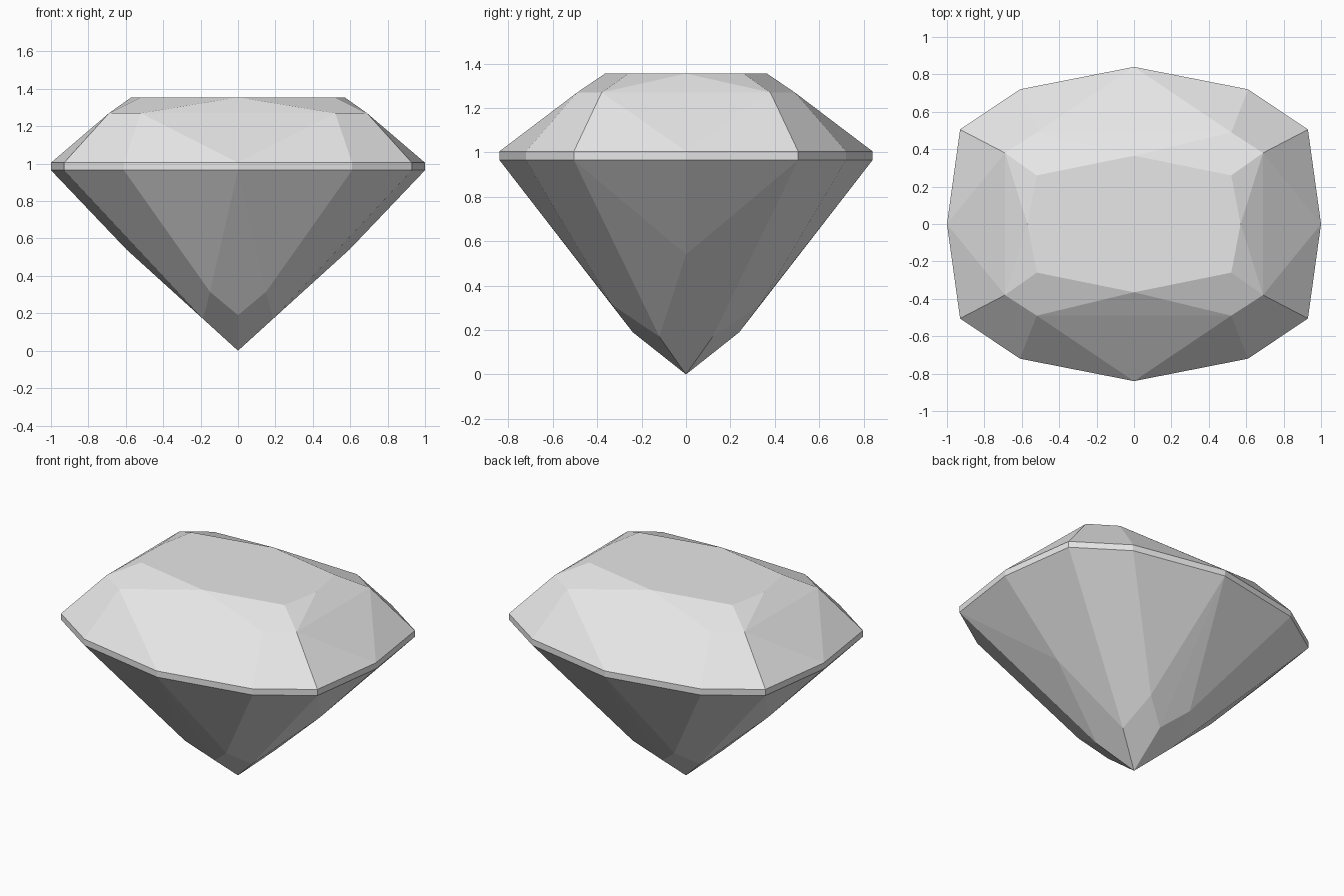
import bpy
import bmesh
import math
from mathutils import Vector

cube = bpy.data.objects.get("Cube")
if cube:
    bpy.data.objects.remove(cube, do_unlink=True)

grey = bpy.data.materials.new("light_grey")
grey.use_nodes = True
colour = (0.8, 0.8, 0.8, 1)
grey.diffuse_color = colour
grey.node_tree.nodes["Principled BSDF"].inputs["Base Color"].default_value = colour

# Heights of the main levels
LOW, HIGH, SHOULDER, TABLE = 0.965, 1.005, 1.27, 1.355
CENTRE = Vector((0, 0, 0.8))

# Quarter outline of the girdle, from the front middle round to the left side
outline = [(0, -0.84), (0.61, -0.72), (0.93, -0.505), (1, 0)]
low = [(x, y, LOW) for x, y in outline]
high = [(x, y, HIGH) for x, y in outline]


def cut_part(name, facets):
    """Mirror quarter facets to all four quarters and join flat neighbours."""
    bm = bmesh.new()
    for sx in (1, -1):
        for sy in (1, -1):
            for facet in facets:
                bm.faces.new([bm.verts.new((x * sx, y * sy, z)) for x, y, z in facet])
    bmesh.ops.remove_doubles(bm, verts=bm.verts[:], dist=0.001)
    bm.normal_update()
    for face in bm.faces:
        if face.normal.dot(face.calc_center_median() - CENTRE) < 0:
            face.normal_flip()
    bmesh.ops.dissolve_limit(bm, angle_limit=math.radians(0.3),
                             verts=bm.verts[:], edges=bm.edges[:])
    mesh = bpy.data.meshes.new(name)
    bm.to_mesh(mesh)
    bm.free()
    mesh.materials.append(grey)
    obj = bpy.data.objects.new(name, mesh)
    bpy.context.collection.objects.link(obj)


# Crown: flat table, shoulder facets and slopes down to the girdle
f, a, b, s = high
t_mid, t_front = (0, 0, TABLE), (0, -0.365, TABLE)
t_corner, t_side = (0.52, -0.26, TABLE), (0.57, 0, TABLE)
m_front, m_side = (0, -0.49, SHOULDER), (0.69, 0, SHOULDER)
k_front, k_side = (0.52, -0.49, SHOULDER), (0.69, -0.38, SHOULDER)
cut_part("crown", [
    (t_mid, t_front, t_corner, t_side),
    (t_front, m_front, k_front),
    (t_front, k_front, k_side, t_corner),
    (t_corner, k_side, t_side),
    (t_side, k_side, m_side),
    (m_front, f, k_front),
    (f, a, k_front),
    (k_front, a, b, k_side),
    (k_side, b, s),
    (k_side, s, m_side),
])

# Girdle: thin upright band
cut_part("girdle", [(low[i], low[i + 1], high[i + 1], high[i]) for i in range(3)])

# Pavilion: long facets narrowing to the bottom point
f, a, b, s = low
tip, keel = (0, 0, 0), (0, -0.24, 0.19)
p_front, p_side = (0.15, -0.335, 0.315), (0.187, -0.12, 0.17)
ridge = (0.595, 0, 0.54)
cut_part("pavilion", [
    (f, keel, p_front),
    (f, p_front, a),
    (a, p_front, p_side, b),
    (b, p_side, ridge),
    (b, ridge, s),
    (keel, tip, p_side, p_front),
    (p_side, tip, ridge),
])
